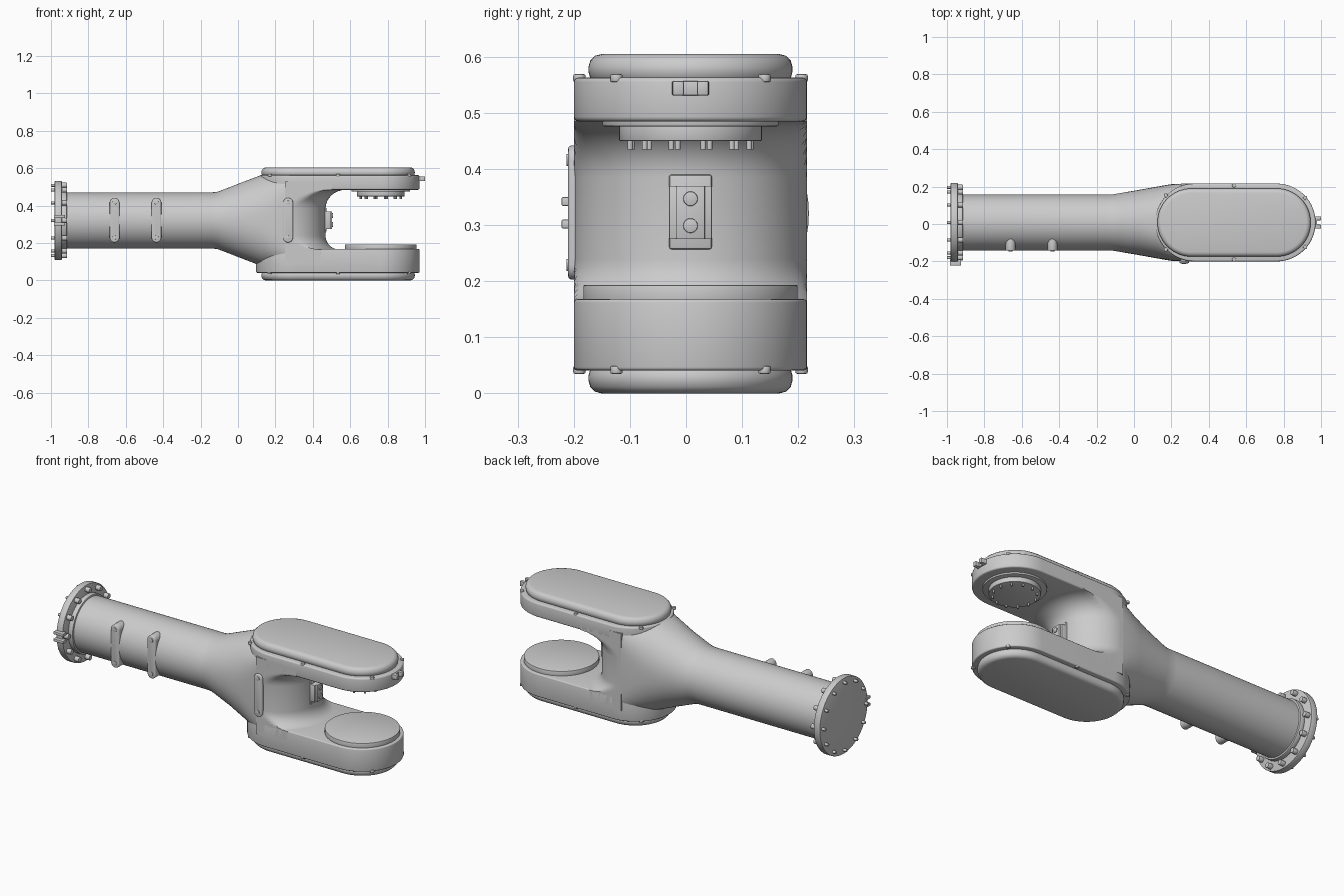
import bpy, bmesh
from math import sin, cos, pi, radians, copysign
from mathutils import Matrix, Vector

if "Cube" in bpy.data.objects:
    bpy.data.objects.remove(bpy.data.objects["Cube"])

CY, CZ = 0.008, 0.321      # arm axis
JX = 0.763                 # joint axis of the fork


def finish(name, bm, bevel=0, segs=3):
    bmesh.ops.recalc_face_normals(bm, faces=bm.faces)
    me = bpy.data.meshes.new(name)
    bm.to_mesh(me)
    bm.free()
    ob = bpy.data.objects.new(name, me)
    bpy.context.collection.objects.link(ob)
    bpy.ops.object.select_all(action='DESELECT')
    ob.select_set(True)
    bpy.context.view_layer.objects.active = ob
    if bevel:
        m = ob.modifiers.new("Bevel", 'BEVEL')
        m.width, m.segments = bevel, segs
        m.limit_method, m.angle_limit = 'ANGLE', radians(40)
        bpy.ops.object.modifier_apply(modifier=m.name)
    bpy.ops.object.shade_smooth_by_angle(angle=radians(35))
    return ob


def loft(name, rings, bevel=0, segs=3):
    bm = bmesh.new()
    vs = [[bm.verts.new(p) for p in r] for r in rings]
    n = len(vs[0])
    for a, b in zip(vs, vs[1:]):
        for i in range(n):
            j = (i + 1) % n
            bm.faces.new((a[i], a[j], b[j], b[i]))
    bm.faces.new(vs[0])
    bm.faces.new(vs[-1])
    bmesh.ops.remove_doubles(bm, verts=bm.verts, dist=1e-5)
    return finish(name, bm, bevel, segs)


def stadium(x0, x1, r, z, n=32):
    pts = []
    for cx, a0 in ((x1 - r, -pi / 2), (x0 + r, pi / 2)):
        pts += [(cx + r * cos(a0 + pi * i / n), CY + r * sin(a0 + pi * i / n), z) for i in range(n + 1)]
    return pts


def slab(name, x0, x1, r, z0, z1, bevel):
    return loft(name, [stadium(x0, x1, r, z0), stadium(x0, x1, r, z1)], bevel)


def add_cyl(bm, p, axis, r, depth, n=12):
    rot = Vector((0, 0, 1)).rotation_difference(Vector(axis)).to_matrix().to_4x4()
    bmesh.ops.create_cone(bm, cap_ends=True, segments=n, radius1=r, radius2=r, depth=depth,
                          matrix=Matrix.Translation(p) @ rot)


def cyls(name, items, bevel=0, segs=2):
    bm = bmesh.new()
    for it in items:
        add_cyl(bm, *it)
    return finish(name, bm, bevel, segs)


def box(name, x, y, z, bevel=0):
    bm = bmesh.new()
    bmesh.ops.create_cube(bm, size=1)
    for v in bm.verts:
        v.co = [lo + (c + 0.5) * (hi - lo) for c, (lo, hi) in zip(v.co, (x, y, z))]
    return finish(name, bm, bevel, 2)


def section(x, ry, rz, n, count=64):
    pts = []
    for i in range(count):
        c, s = cos(2 * pi * i / count), sin(2 * pi * i / count)
        pts.append((x, CY + ry * copysign(abs(c) ** (2 / n), c), CZ + rz * copysign(abs(s) ** (2 / n), s)))
    return pts


# Tube that flares into the fork root
loft("arm_tube", [section(*s) for s in (
    (-0.95, 0.15, 0.15, 2), (-0.14, 0.15, 0.15, 2), (-0.11, 0.151, 0.153, 2), (-0.08, 0.156, 0.164, 2),
    (0.03, 0.175, 0.207, 2.1), (0.125, 0.192, 0.243, 2.4), (0.2, 0.205, 0.243, 3.6), (0.27, 0.208, 0.243, 7))])

# Rounded web between the fork arms, with filleted ends
WX, WR = 0.26, 0.208
profile = [(0.10, WR + 0.07)]
profile += [(0.165 + 0.075 * (1 - cos(a)), WR + 0.075 * (1 - sin(a))) for a in [pi / 2 * i / 8 for i in range(9)]]
profile += [(0.485 - 0.10 * (1 - sin(a)), WR + 0.11 * (1 - cos(a))) for a in [pi / 2 * i / 8 for i in range(9)]]
profile += [(0.53, WR + 0.11)]
rings = []
for z, r in profile:
    ring = []
    for i in range(49):
        a = -pi / 2 + pi * i / 48
        ring.append((WX + r * cos(a), CY + max(-WR, min(WR, r * sin(a))), z))
    ring += [(WX - 0.01, CY + WR, z), (WX - 0.01, CY - WR, z)]
    rings.append(ring)
loft("fork_web", rings)

# Fork arms and their covers
slab("upper_fork_arm", 0.115, 0.971, 0.208, 0.485, 0.563, 0.008)
slab("lower_fork_arm", 0.097, 0.971, 0.208, 0.041, 0.168, 0.006)
slab("upper_cover", 0.125, 0.945, 0.182, 0.55, 0.605, 0.024)
slab("lower_cover", 0.125, 0.945, 0.182, 0.0, 0.055, 0.024)

# Cover screws around both rims
screws = []
for z in (0.562, 0.042):
    for sy in (-1, 1):
        for x, y in ((0.17, 0.145), (0.535, 0.198), (0.915, 0.132)):
            screws.append(((x, CY + sy * y, z), (0, 0, 1), 0.011, 0.014))
cyls("cover_screws", screws, 0.003)

# Joint discs facing each other inside the fork
cyls("lower_joint_disc", [((JX, CY, 0.175), (0, 0, 1), 0.191, 0.037, 64)], 0.003)
cyls("upper_joint_step", [((JX, CY, 0.485), (0, 0, 1), 0.157, 0.018, 64)], 0.003)
cyls("upper_joint_disc", [((JX, CY, 0.467), (0, 0, 1), 0.127, 0.034, 64)], 0.002)
cyls("joint_pins", [((JX + 0.11 * cos(a), CY + 0.11 * sin(a), 0.446), (0, 0, 1), 0.005, 0.022)
                    for a in [2 * pi * (i + 0.4) / 12 for i in range(12)]])

# Mounting flange with bolts
cyls("flange", [((-0.961, CY, CZ), (1, 0, 0), 0.211, 0.038, 64)], 0.003)
cyls("flange_collar", [((-0.93, CY, CZ), (1, 0, 0), 0.16, 0.03, 64)], 0.006)
bolts = []
for i in range(12):
    a = 2 * pi * i / 12
    y, z = CY + 0.188 * cos(a), CZ + 0.188 * sin(a)
    bolts.append(((-0.931, y, z), (1, 0, 0), 0.014, 0.032))
    bolts.append(((-0.985, y, z), (1, 0, 0), 0.008, 0.03))
cyls("flange_bolts", bolts, 0.002)

# Paired clip lugs on the flange rim and the fork tip
for i, s in enumerate((-1, 1)):
    z = 0.322 + s * 0.02
    box(f"flange_lug_{i + 1}", (-0.985, -0.925), (-0.222, -0.19), (z - 0.008, z + 0.008), 0.003)
    y = CY + s * 0.022
    box(f"tip_lug_{i + 1}", (0.955, 1.0), (y - 0.01, y + 0.01), (0.531, 0.557), 0.003)
box("tip_lug_base", (0.955, 0.978), (-0.025, 0.041), (0.531, 0.557), 0.003)

# Upright straps on the front, each with two screws
for i, (x, y) in enumerate(((-0.66, -0.143), (-0.436, -0.143), (0.268, -0.21))):
    z0, z1, r = 0.203, 0.442, 0.026
    out = []
    for cz, a0 in ((z1 - r, 0), (z0 + r, pi)):
        out += [(x + r * cos(a0 + pi * k / 12), cz + r * sin(a0 + pi * k / 12)) for k in range(13)]
    loft(f"strap_{i + 1}", [[(px, yy, pz) for px, pz in out] for yy in (y, y + 0.07)], 0.006)
    cyls(f"strap_screws_{i + 1}", [((x, y, cz), (0, 1, 0), 0.011, 0.006, 16) for cz in (z0 + r, z1 - r)], 0.001)

# Connector block on the web with two sockets
box("connector_pad", (0.45, 0.472), (-0.03, 0.046), (0.257, 0.39), 0.004)
box("connector_block", (0.45, 0.495), (-0.03, 0.046), (0.275, 0.37), 0.002)
box("connector_face", (0.45, 0.503), (-0.018, 0.034), (0.275, 0.37), 0.002)
cyls("connector_sockets", [((0.502, CY, z), (1, 0, 0), 0.013, 0.012, 20) for z in (0.299, 0.347)], 0.002)
